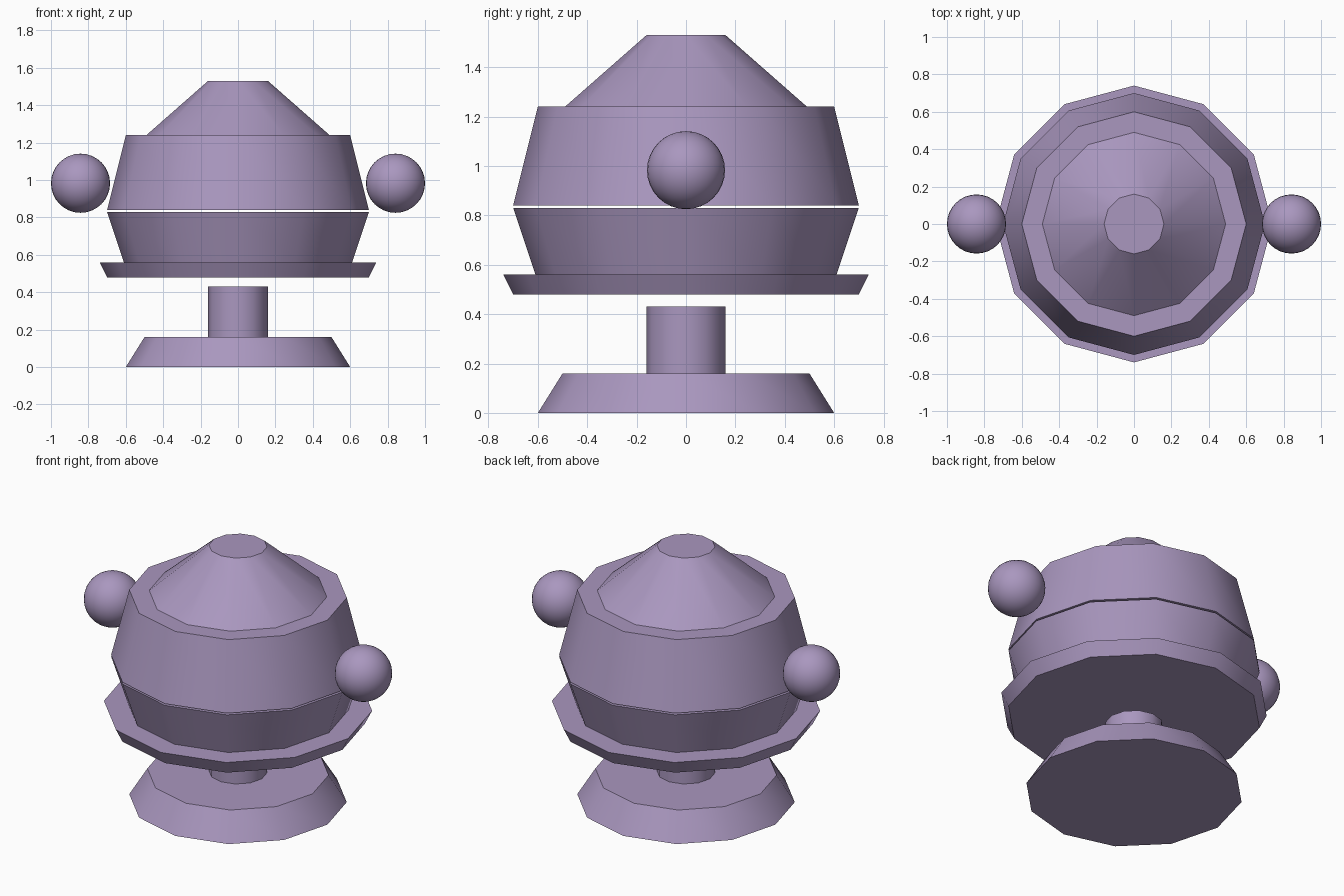
import bpy, bmesh, math
from mathutils import Matrix

if "Cube" in bpy.data.objects:
    bpy.data.objects.remove(bpy.data.objects["Cube"])


def finish(name, bm):
    mesh = bpy.data.meshes.new(name)
    bm.to_mesh(mesh)
    bm.free()
    mesh.shade_smooth()
    mesh.set_sharp_from_angle(angle=math.radians(40))
    mesh.materials.append(purple)
    obj = bpy.data.objects.new(name, mesh)
    bpy.context.collection.objects.link(obj)
    return obj


def frustum(name, z0, z1, r0, r1):
    """Closed 12-sided tapered drum standing between z0 and z1."""
    bm = bmesh.new()
    bmesh.ops.create_cone(bm, cap_ends=True, segments=12, radius1=r0, radius2=r1,
                          depth=z1 - z0, matrix=Matrix.Translation((0, 0, (z0 + z1) / 2)))
    return finish(name, bm)


def ball(name, x, z, r):
    bm = bmesh.new()
    bmesh.ops.create_uvsphere(bm, u_segments=32, v_segments=16, radius=r,
                              matrix=Matrix.Translation((x, 0, z)))
    return finish(name, bm)


purple = bpy.data.materials.new("purple")
purple.diffuse_color = (0.40, 0.31, 0.52, 1)
purple.use_nodes = True
purple.node_tree.nodes["Principled BSDF"].inputs["Base Color"].default_value = purple.diffuse_color

# Foot and short stem
frustum("foot", 0.0, 0.16, 0.60, 0.50)
frustum("stem", 0.16, 0.43, 0.16, 0.16)

# Floating body: flared plate, lower bowl, upper shell and pointed cap
frustum("plate", 0.48, 0.56, 0.70, 0.74)
frustum("lower_bowl", 0.56, 0.83, 0.61, 0.70)
frustum("upper_shell", 0.84, 1.24, 0.70, 0.60)
frustum("top_cap", 1.24, 1.53, 0.49, 0.16)

# Side knobs
for side, name in ((-1, "left_knob"), (1, "right_knob")):
    ball(name, side * 0.842, 0.983, 0.158)
